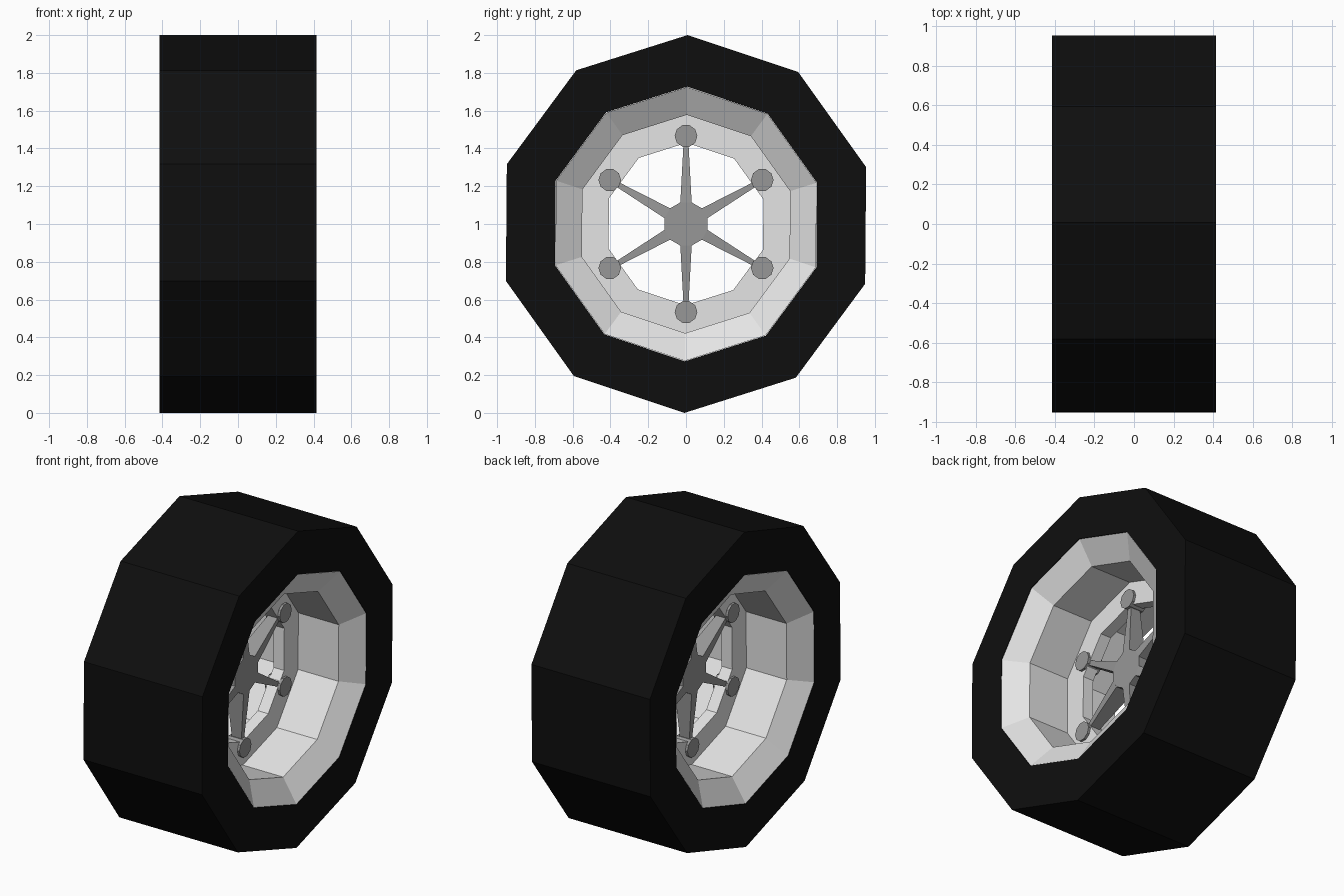
import bpy, bmesh, math

if "Cube" in bpy.data.objects:
    bpy.data.objects.remove(bpy.data.objects["Cube"])

TURN = 0.008  # tiny rotation of the ten-sided tyre and rim


def material(name, v):
    m = bpy.data.materials.new(name)
    m.diffuse_color = (v, v, v, 1)
    m.use_nodes = True
    m.node_tree.nodes["Principled BSDF"].inputs["Base Color"].default_value = m.diffuse_color
    return m


BLACK = material("black rubber", 0.0045)
SILVER = material("light silver", 0.78)
GREY = material("mid grey metal", 0.31)


def finish(name, bm, mat):
    me = bpy.data.meshes.new(name)
    bmesh.ops.recalc_face_normals(bm, faces=bm.faces)
    bm.to_mesh(me)
    bm.free()
    me.materials.append(mat)
    ob = bpy.data.objects.new(name, me)
    bpy.context.collection.objects.link(ob)
    return ob


def polar(x, r, t, cy=0.0, cz=1.0):
    return (x, cy + r * math.sin(t), cz + r * math.cos(t))


def revolve(name, profile, mat, n=10):
    """Spin a closed (x, radius) profile around the axle."""
    bm = bmesh.new()
    rings = [[bm.verts.new(polar(x, r, TURN + math.tau * i / n)) for i in range(n)]
             for x, r in profile]
    for a, b in zip(rings, rings[1:] + rings[:1]):
        for i in range(n):
            j = (i + 1) % n
            bm.faces.new((a[i], a[j], b[j], b[i]))
    return finish(name, bm, mat)


def capped(name, front, back, mat):
    """Solid between two matching outlines."""
    bm = bmesh.new()
    f = [bm.verts.new(p) for p in front]
    b = [bm.verts.new(p) for p in back]
    bm.faces.new(f)
    bm.faces.new(b[::-1])
    for i in range(len(f)):
        j = (i + 1) % len(f)
        bm.faces.new((f[i], b[i], b[j], f[j]))
    return finish(name, bm, mat)


# tyre
revolve("tyre", [(-.415, .727), (-.415, 1), (.415, 1), (.415, .727)], BLACK)

# rim: sloped lips, deep barrels and a thin central flange
half = [(.413, .725), (.32, .578), (.037, .578), (.037, .43)]
revolve("rim", half + [(-x, r) for x, r in reversed(half)], SILVER)

# hub plate: twelve-sided block, its sides alternate spokes and gaps
hub = [math.radians(30 * i + 15) for i in range(12)]
capped("hub", [polar(.06, .118, t) for t in hub],
       [polar(-.06, .118, t) for t in hub], GREY)

# tapered spokes and bolts
for k in range(6):
    t = math.tau * k / 6
    bm = bmesh.new()
    ends = []
    for r, w, d in ((.114, .03, .06), (.45, .012, .03)):
        ends.append([bm.verts.new((sx * d,
                                   r * math.sin(t) + sw * w * math.cos(t),
                                   1 + r * math.cos(t) - sw * w * math.sin(t)))
                     for sx, sw in ((1, 1), (1, -1), (-1, -1), (-1, 1))])
    for i in range(4):
        j = (i + 1) % 4
        bm.faces.new((ends[0][i], ends[0][j], ends[1][j], ends[1][i]))
    bm.faces.new(ends[0])
    bm.faces.new(ends[1][::-1])
    finish(f"spoke_{k + 1}", bm, GREY)

    cy, cz = .466 * math.sin(t), 1 + .466 * math.cos(t)
    ang = [math.tau * (i + .5) / 10 for i in range(10)]
    capped(f"bolt_{k + 1}", [polar(.052, .06, a, cy, cz) for a in ang],
           [polar(-.052, .06, a, cy, cz) for a in ang], GREY)
